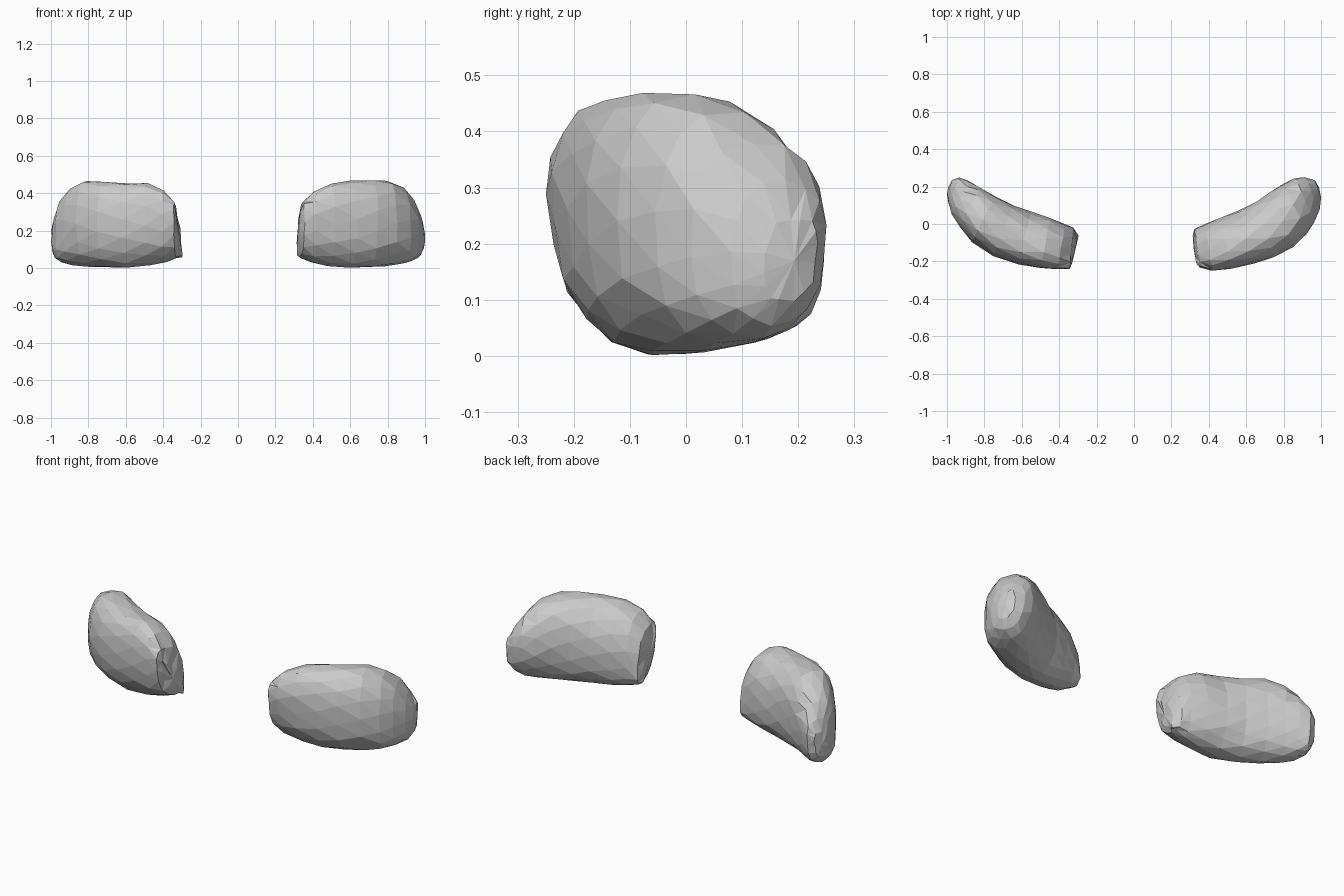
import bpy, bmesh, math, random
from mathutils import Vector

if "Cube" in bpy.data.objects:
    bpy.data.objects.remove(bpy.data.objects["Cube"])

random.seed(4)
SEG = 16

# Sections from the inner end to the outer tip:
# front x, front y, back x, back y, bottom z, top z
RIGHT = [
    (.335, -.205, .312, -.06, .11, .26),
    (.355, -.235, .325, -.025, .065, .345),
    (.42, -.247, .38, .0, .035, .41),
    (.52, -.238, .46, .03, .015, .45),
    (.64, -.212, .56, .07, .004, .464),
    (.75, -.18, .65, .12, .004, .47),
    (.85, -.125, .73, .17, .01, .465),
    (.925, -.055, .80, .215, .018, .432),
    (.965, .01, .86, .243, .03, .38),
    (.99, .08, .915, .25, .055, .31),
    (1.0, .14, .965, .235, .10, .245),
]
LEFT = [
    (.335, -.21, .30, -.06, .10, .24),
    (.345, -.238, .325, -.02, .06, .34),
    (.41, -.242, .37, .0, .035, .41),
    (.50, -.236, .45, .035, .015, .45),
    (.62, -.216, .55, .065, .004, .456),
    (.755, -.17, .64, .10, .004, .464),
    (.865, -.095, .74, .15, .01, .466),
    (.935, -.015, .82, .195, .015, .43),
    (.975, .05, .88, .23, .027, .37),
    (.995, .11, .93, .25, .05, .295),
    (1.0, .16, .97, .235, .095, .235),
]


def power(v, e):
    return math.copysign(abs(v) ** e, v)


# Curved pebble: lofted rounded sections with irregular facets
def pebble(name, rows, side):
    bm = bmesh.new()
    rings, mids = [], []
    for i, (fx, fy, bx, by, lo, hi) in enumerate(rows):
        front, back = Vector((fx, fy, 0)), Vector((bx, by, 0))
        mid, half = (front + back) / 2, (front - back) / 2
        mids.append(mid + Vector((0, 0, (lo + hi) / 2)))
        # front edge is raised at the inner end and lowered at the outer tip
        tilt = max(-.025, .095 * (1 - i / 6))
        ring = []
        for k in range(SEG):
            a = math.tau * (k + 0.5 * (i % 2)) / SEG
            c, s = math.cos(a), math.sin(a)
            # the upper front is fuller than the upper back
            e = .75 if c > 0 and s > 0 else .9
            p = mid + half * (power(c, e) + .06 * s * (1 - abs(c)))
            p.z = mids[-1].z + (hi - lo) / 2 * power(s, .88) + tilt * c * (1 - .5 * s * s)
            p += Vector([random.uniform(-.004, .004) for _ in range(3)])
            p.x = min(p.x, 1.0) * side
            p.z = min(max(p.z, 0), .47)
            ring.append(bm.verts.new(p))
        rings.append(ring)
    for r, q in zip(rings, rings[1:]):
        for k in range(SEG):
            n = (k + 1) % SEG
            bm.faces.new((r[k], r[n], q[n], q[k]))
    # slightly bulging end caps
    for ring, m, prev in ((rings[0], mids[0], mids[1]), (rings[-1], mids[-1], mids[-2])):
        c = m + (m - prev) * .25
        tip = bm.verts.new((min(c.x, 1.0) * side, c.y, c.z))
        for k in range(SEG):
            bm.faces.new((ring[k], ring[(k + 1) % SEG], tip))
    bmesh.ops.triangulate(bm, faces=bm.faces[:])
    bmesh.ops.recalc_face_normals(bm, faces=bm.faces[:])
    mesh = bpy.data.meshes.new(name)
    bm.to_mesh(mesh)
    bm.free()
    obj = bpy.data.objects.new(name, mesh)
    bpy.context.collection.objects.link(obj)


pebble("right_pebble", RIGHT, 1)
pebble("left_pebble", LEFT, -1)
